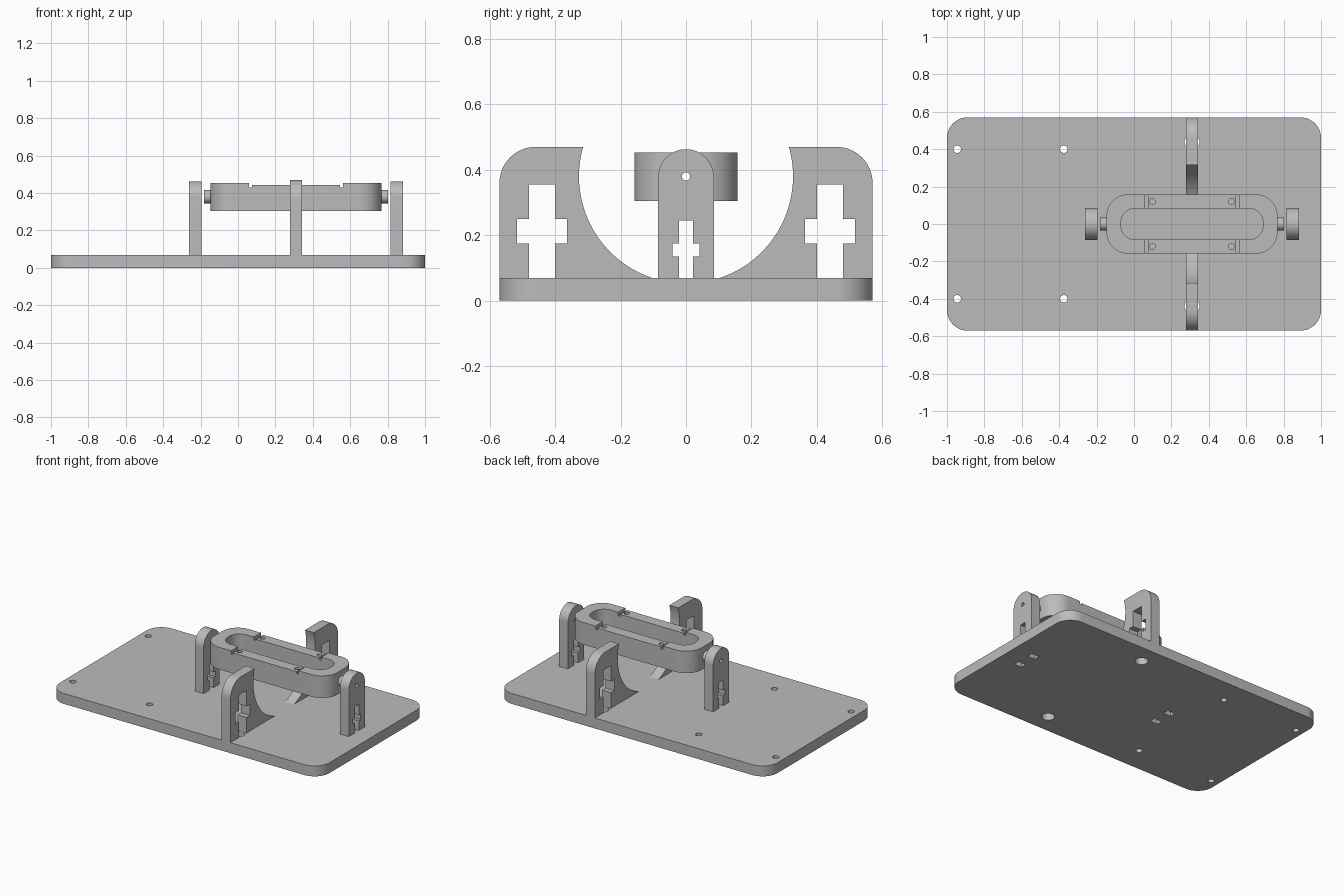
import bpy, bmesh
from math import sin, cos, radians, asin, degrees

old = bpy.data.objects.get("Cube")
if old:
    bpy.data.objects.remove(old, do_unlink=True)

grey = bpy.data.materials.new("plain grey")
grey.use_nodes = True
grey.diffuse_color = (0.5, 0.5, 0.5, 1)
grey.node_tree.nodes["Principled BSDF"].inputs["Base Color"].default_value = (0.5, 0.5, 0.5, 1)


def arc(cx, cy, r, start, end, steps=16):
    angles = [radians(start + (end - start) * i / steps) for i in range(steps + 1)]
    return [(cx + r * cos(a), cy + r * sin(a)) for a in angles]


def circle(cx, cy, r, steps=32):
    return arc(cx, cy, r, 0, 360, steps)[:-1]


def box(u0, u1, v0, v1):
    return [(u0, v0), (u1, v0), (u1, v1), (u0, v1)]


def rounded(u0, u1, v0, v1, r):
    return (arc(u1 - r, v1 - r, r, 0, 90) + arc(u0 + r, v1 - r, r, 90, 180)
            + arc(u0 + r, v0 + r, r, 180, 270) + arc(u1 - r, v0 + r, r, 270, 360))


def prism(name, outline, axis, lo, hi):
    """Extrude an outline: (x, y) along z, or (y, z) along x."""
    bm = bmesh.new()
    place = (lambda u, v: (u, v, lo)) if axis == "z" else (lambda u, v: (lo, u, v))
    face = bm.faces.new([bm.verts.new(place(u, v)) for u, v in outline])
    new = bmesh.ops.extrude_face_region(bm, geom=[face])["geom"]
    shift = (0, 0, hi - lo) if axis == "z" else (hi - lo, 0, 0)
    bmesh.ops.translate(bm, vec=shift, verts=[e for e in new if isinstance(e, bmesh.types.BMVert)])
    bmesh.ops.recalc_face_normals(bm, faces=bm.faces)
    mesh = bpy.data.meshes.new(name)
    bm.to_mesh(mesh)
    bm.free()
    mesh.materials.append(grey)
    ob = bpy.data.objects.new(name, mesh)
    bpy.context.collection.objects.link(ob)
    return ob


def activate(ob):
    bpy.ops.object.select_all(action="DESELECT")
    ob.select_set(True)
    bpy.context.view_layer.objects.active = ob


def cut(ob, *shape):
    cutter = prism("cutter", *shape)
    cutter.hide_render = True
    activate(ob)
    mod = ob.modifiers.new("cut", "BOOLEAN")
    mod.operation, mod.solver, mod.object = "DIFFERENCE", "EXACT", cutter
    bpy.ops.object.modifier_apply(modifier=mod.name)
    bpy.data.objects.remove(cutter, do_unlink=True)


def finish(ob):
    activate(ob)
    bpy.ops.object.shade_smooth_by_angle(angle=radians(30))


TOP = 0.07      # top of the base plate
PIVOT = 0.38    # height of the pivot axis
MID = 0.31      # x of the ring centre
BOTH = (-1, 1)

# Base plate with mounting holes, nut access holes and post slots
base = prism("base_plate", rounded(-1, 1, -0.57, 0.57, 0.11), "z", 0, TOP)
for s in BOTH:
    for x, y, r in ((-0.945, 0.4, 0.02), (-0.375, 0.4, 0.02), (MID, 0.44, 0.04)):
        cut(base, circle(x, s * y, r), "z", -0.1, 0.2)
    for x in (-0.225, 0.85):
        y = s * 0.063
        cut(base, box(x - 0.028, x + 0.028, y - 0.02, y + 0.02), "z", -0.1, 0.2)
finish(base)

# Curved side walls with cross shaped windows
radius = 0.327
low, high = degrees(asin((TOP - PIVOT) / radius)), degrees(asin(0.09 / radius))
for s, side in ((-1, "front"), (1, "back")):
    outline = arc(0, PIVOT, radius, low, high, 40) + arc(0.46, 0.36, 0.11, 90, 0) + [(0.57, TOP)]
    wall = prism(side + "_wall", [(s * y, z) for y, z in outline], "x", MID - 0.033, MID + 0.033)
    y = s * 0.44
    cut(wall, box(y - 0.04, y + 0.04, 0, 0.355), "x", 0, 1)
    cut(wall, box(y - 0.076, y + 0.076, 0.175, 0.25), "x", 0, 1)
    finish(wall)

# Round topped posts with pin holes and cross shaped windows
for s, side in ((-1, "right"), (1, "left")):
    x = MID + s * 0.538
    post = prism(side + "_post", [(-0.085, TOP), (0.085, TOP)] + arc(0, 0.378, 0.085, 0, 180, 32),
                 "x", x - 0.033, x + 0.033)
    cut(post, circle(0, PIVOT, 0.0125), "x", x - 1, x + 1)
    cut(post, box(-0.021, 0.021, 0, 0.245), "x", x - 1, x + 1)
    cut(post, box(-0.041, 0.041, 0.135, 0.175), "x", x - 1, x + 1)
    finish(post)

# Swinging ring with recessed long sides, stop grooves and screw holes
ring = prism("swing_ring", rounded(-0.147, 0.767, -0.158, 0.158, 0.115), "z", 0.305, 0.453)
cut(ring, rounded(-0.07, 0.69, -0.083, 0.083, 0.075), "z", 0, 1)
cut(ring, box(0.06, 0.56, -0.3, 0.3), "z", 0.443, 1)
for s in BOTH:
    x = MID + s * 0.243
    cut(ring, box(x - 0.008, x + 0.008, -0.3, 0.3), "z", 0.43, 1)
    for t in BOTH:
        cut(ring, circle(MID + s * 0.212, t * 0.12, 0.016), "z", 0, 1)
cut(ring, circle(0, PIVOT, 0.0125), "x", -1, 2)
finish(ring)

# Pivot bosses on the ring ends
for s, side in ((-1, "right"), (1, "left")):
    ends = sorted((MID + s * 0.456, MID + s * 0.491))
    boss = prism(side + "_pivot_boss", circle(0, PIVOT, 0.035), "x", *ends)
    cut(boss, circle(0, PIVOT, 0.0125), "x", -1, 2)
    finish(boss)
